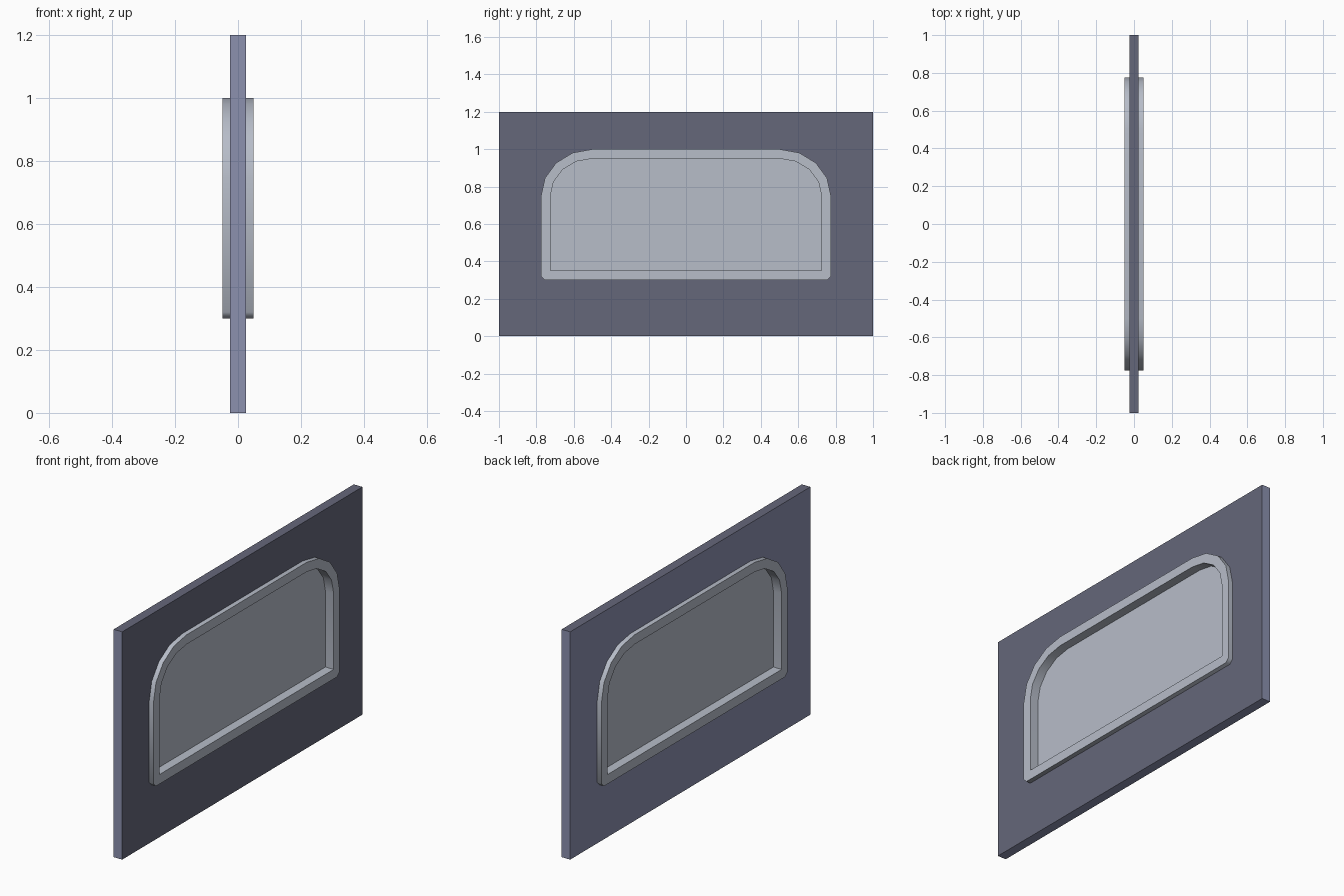
import bpy, bmesh, math

if "Cube" in bpy.data.objects:
    bpy.data.objects.remove(bpy.data.objects["Cube"])


def material(name, rgb):
    m = bpy.data.materials.new(name)
    m.diffuse_color = (*rgb, 1)
    m.use_nodes = True
    m.node_tree.nodes["Principled BSDF"].inputs["Base Color"].default_value = m.diffuse_color
    return m


BLUE = material("blue grey", (0.262, 0.283, 0.429))
DARK = material("dark slate", (0.130, 0.136, 0.195))
PALE = material("pale grey", (0.474, 0.509, 0.584))


def outline(offset, chamfer):
    """Window outline (y, z): square bottom corners, four-sided round top corners."""
    ry, rz = 0.25 + offset, 0.225 + offset
    y, bottom = 0.5 + ry, 0.325 - offset
    pts = [(y - chamfer, bottom), (y, bottom + chamfer)]
    for i in range(5):
        a = math.radians(22.5 * i)
        pts.append((0.5 + ry * math.cos(a), 0.75 + rz * math.sin(a)))
    return pts + [(-p, z) for p, z in reversed(pts)]


def make(name, bm, *mats):
    bmesh.ops.remove_doubles(bm, verts=bm.verts, dist=1e-5)
    bmesh.ops.recalc_face_normals(bm, faces=bm.faces)
    me = bpy.data.meshes.new(name)
    bm.to_mesh(me)
    bm.free()
    ob = bpy.data.objects.new(name, me)
    bpy.context.collection.objects.link(ob)
    for m in mats:
        me.materials.append(m)
    return ob


def prism(name, pts, half, *mats):
    bm = bmesh.new()
    face = bm.faces.new([bm.verts.new((-half, y, z)) for y, z in pts])
    ext = bmesh.ops.extrude_face_region(bm, geom=[face], use_keep_orig=True)
    for v in ext["geom"]:
        if isinstance(v, bmesh.types.BMVert):
            v.co.x = half
    return make(name, bm, *mats)


# panel with a window opening
panel = prism("panel", [(-1, 0), (1, 0), (1, 1.2), (-1, 1.2)], 0.025, BLUE, DARK)
cutter = prism("opening_cutter", outline(0, 0), 0.2, BLUE)
cutter.hide_render = True
cut = panel.modifiers.new("opening", 'BOOLEAN')
cut.operation = 'DIFFERENCE'
cut.solver = 'EXACT'
cut.object = cutter
bpy.context.view_layer.objects.active = panel
panel.select_set(True)
bpy.ops.object.modifier_apply(modifier=cut.name)
bpy.data.objects.remove(cutter)
# dark colour on the +x side and on the top edge
for p in panel.data.polygons:
    p.material_index = int(p.normal.x > 0.5 or (p.normal.z > 0.5 and p.center.z > 1.1))

# raised frame around the opening, standing out on both sides
bm = bmesh.new()
loops = [[bm.verts.new((x, y, z)) for y, z in outline(o, c)]
         for x, o, c in ((-0.05, 0.025, 0.02), (0.05, 0.025, 0.02),
                         (0.05, -0.025, 0.0001), (-0.05, -0.025, 0.0001))]
n = len(loops[0])
for a, b in zip(loops, loops[1:] + loops[:1]):
    for i in range(n):
        j = (i + 1) % n
        bm.faces.new((a[i], a[j], b[j], b[i]))
bmesh.ops.remove_doubles(bm, verts=bm.verts, dist=0.001)
frame = make("window_frame", bm, PALE)
bpy.ops.object.select_all(action='DESELECT')
frame.select_set(True)
bpy.context.view_layer.objects.active = frame
bpy.ops.object.shade_smooth_by_angle(angle=math.radians(60))

# thin pane in the middle of the frame
prism("window_pane", outline(-0.02, 0), 0.002, PALE)
